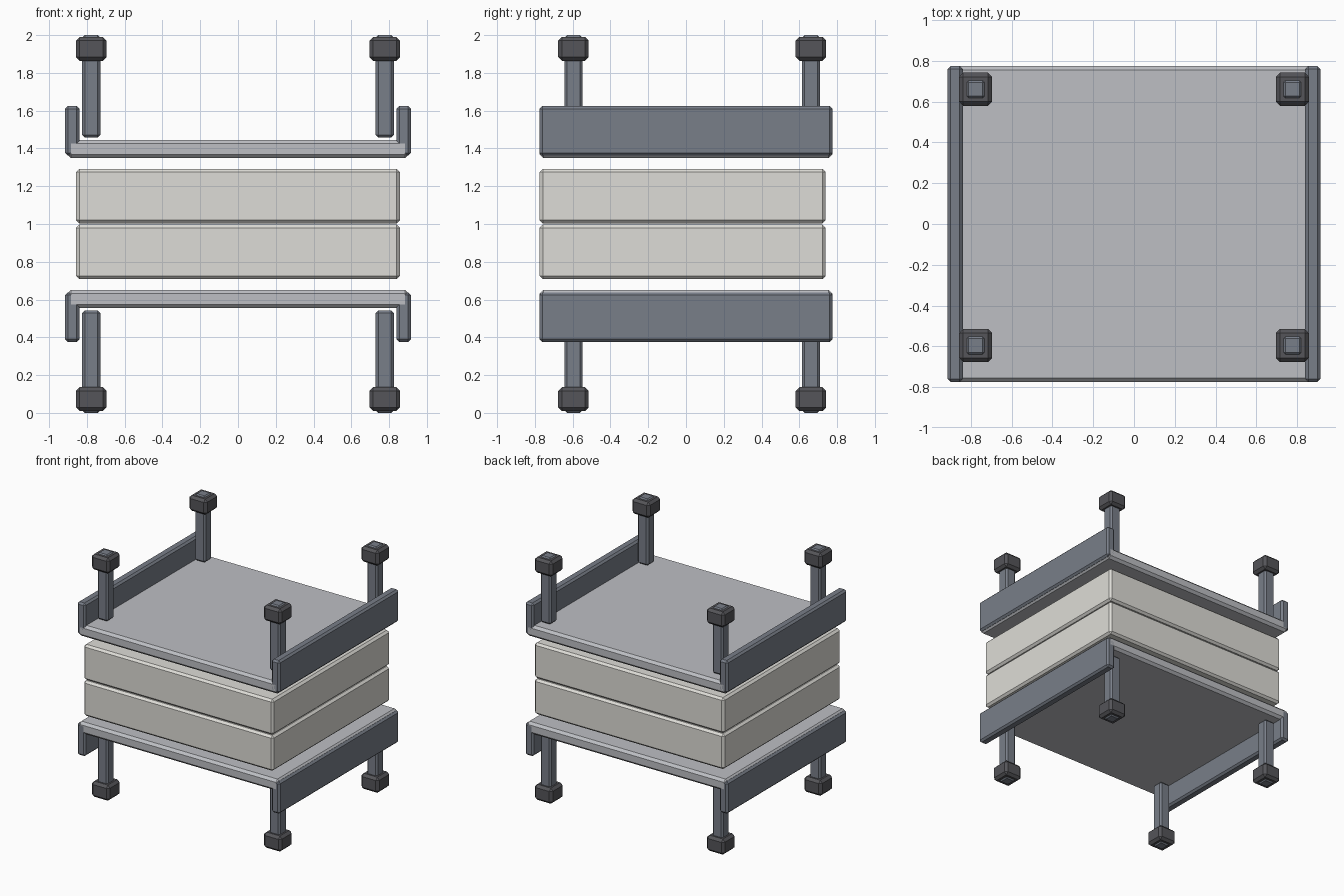
import bpy
import bmesh
from mathutils import Vector

if "Cube" in bpy.data.objects:
    bpy.data.objects.remove(bpy.data.objects["Cube"])


def material(name, rgb):
    m = bpy.data.materials.new(name)
    m.diffuse_color = (*rgb, 1)
    m.use_nodes = True
    m.node_tree.nodes["Principled BSDF"].inputs["Base Color"].default_value = m.diffuse_color
    return m


FRAME = material("frame_steel", (0.19, 0.21, 0.25))
BOARD = material("board_grey", (0.51, 0.52, 0.55))
RUBBER = material("rubber_dark", (0.09, 0.09, 0.10))
CREAM = material("padding_cream", (0.73, 0.72, 0.68))


def box(name, lo, hi, chamfer, mat):
    """Flat-shaded box between two corners with chamfered edges."""
    lo, hi = Vector(lo), Vector(hi)
    bm = bmesh.new()
    bmesh.ops.create_cube(bm, size=1)
    bmesh.ops.scale(bm, vec=hi - lo, verts=bm.verts)
    mesh = bpy.data.meshes.new(name)
    bm.to_mesh(mesh)
    bm.free()
    obj = bpy.data.objects.new(name, mesh)
    obj.location = (lo + hi) / 2
    bpy.context.collection.objects.link(obj)
    mesh.materials.append(mat)
    mod = obj.modifiers.new("chamfer", 'BEVEL')
    mod.width = chamfer
    mod.segments = 1
    return obj


def level_box(level, name, x, y, z, chamfer, mat):
    """Box on the lower level, or reflected about z = 1 for the upper level."""
    z0, z1 = z if level == "lower" else (2 - z[1], 2 - z[0])
    return box(f"{level}_{name}", (x[0], y[0], z0), (x[1], y[1], z1), chamfer, mat)


DEPTH = (-0.775, 0.775)
for level in ("lower", "upper"):
    # Padding slab
    level_box(level, "cushion", (-0.857, 0.857), (-0.775, 0.739),
              (0.708, 0.997), 0.017, CREAM)
    # Flat board
    level_box(level, "board", (-0.905, 0.905), DEPTH, (0.555, 0.651), 0.02, BOARD)
    for side, sx in (("left", -1), ("right", 1)):
        # Side rail
        level_box(level, f"{side}_rail", sorted((sx * 0.915, sx * 0.84)), DEPTH,
                  (0.375, 0.638), 0.015, FRAME)
        # Legs with rubber feet
        for end, cy in (("front", -0.596), ("back", 0.661)):
            for part, half, z, chamfer, mat in (
                    ("leg", 0.048, (0, 0.543), 0.014, FRAME),
                    ("foot", 0.081, (0.009, 0.136), 0.02, RUBBER)):
                cx = sx * 0.777
                level_box(level, f"{end}_{side}_{part}", (cx - half, cx + half),
                          (cy - half, cy + half), z, chamfer, mat)
